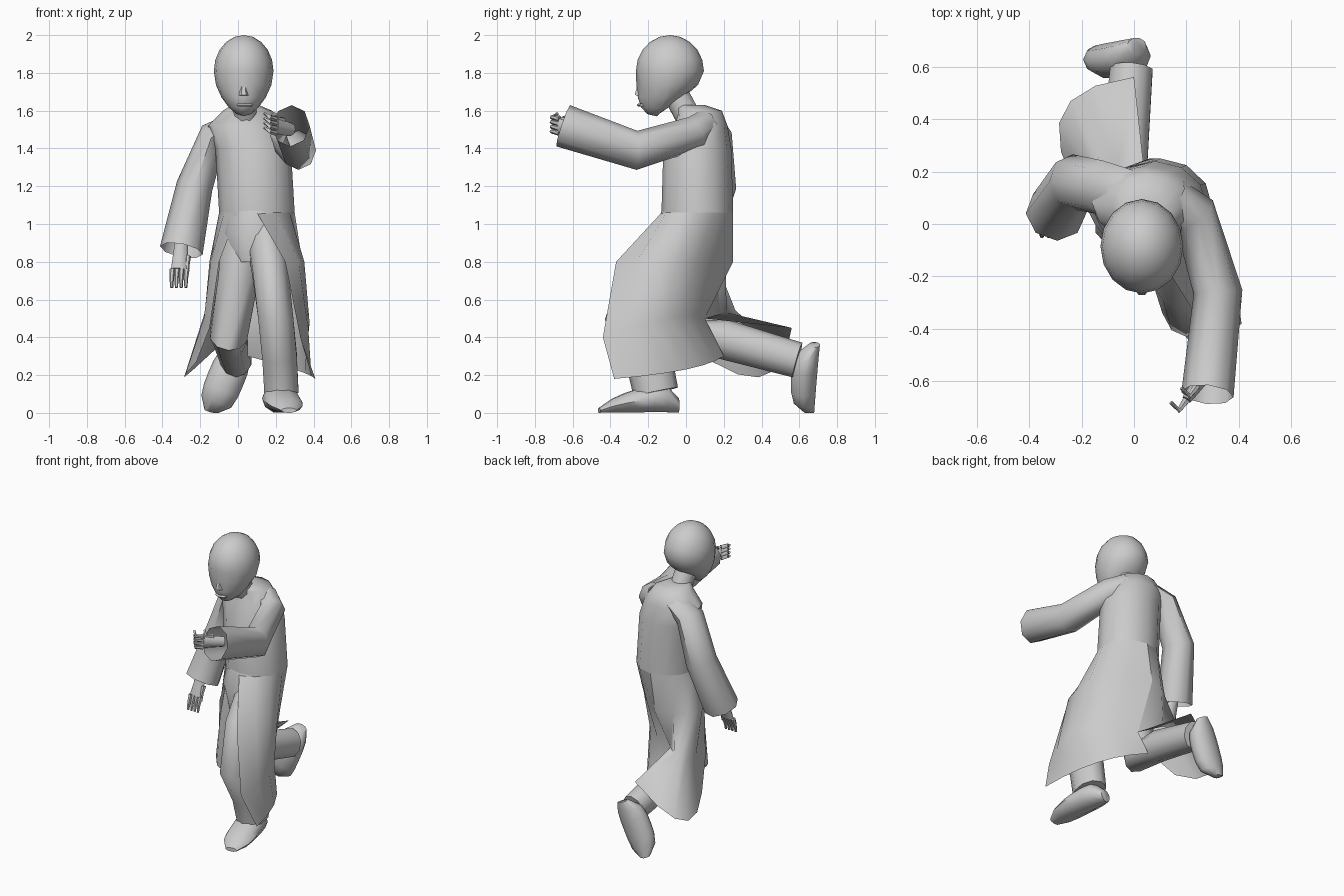
import bpy, bmesh, math
from mathutils import Vector

default_cube = bpy.data.objects.get("Cube")
if default_cube:
    bpy.data.objects.remove(default_cube, do_unlink=True)

tone = (.6, .6, .6, 1)
grey = bpy.data.materials.new("plain_grey")
grey.use_nodes = True
grey.diffuse_color = tone
grey.node_tree.nodes["Principled BSDF"].inputs["Base Color"].default_value = tone

X, Y, Z = Vector((1, 0, 0)), Vector((0, 1, 0)), Vector((0, 0, 1))


def finish(name, bm):
    """Turn a bmesh into a grey, smooth object with sharp creases kept."""
    bmesh.ops.recalc_face_normals(bm, faces=bm.faces)
    mesh = bpy.data.meshes.new(name)
    bm.to_mesh(mesh)
    bm.free()
    mesh.materials.append(grey)
    mesh.shade_smooth()
    mesh.set_sharp_from_angle(angle=math.radians(50))
    obj = bpy.data.objects.new(name, mesh)
    bpy.context.collection.objects.link(obj)


def ring(centre, across, up, width, height, sides):
    """Ellipse of points in the plane of two directions."""
    angles = [math.tau * k / sides for k in range(sides)]
    return [centre + across * width * math.cos(a) + up * height * math.sin(a) for a in angles]


def loft(name, rows, closed=True, caps=True):
    """Skin rows of points, either closed rings or open strips."""
    bm = bmesh.new()
    grid = [[bm.verts.new((p.x, p.y, max(p.z, 0))) for p in row] for row in rows]
    count = len(grid[0])
    for lower, upper in zip(grid, grid[1:]):
        for i in range(count if closed else count - 1):
            j = (i + 1) % count
            bm.faces.new((lower[i], lower[j], upper[j], upper[i]))
    if closed and caps:
        bm.faces.new(grid[0])
        bm.faces.new(grid[-1])
    finish(name, bm)


def tube(name, path, ref, start, end, sides=10, caps=True):
    """Limb whose (width, depth) blends from start to end along a path."""
    points = [Vector(p) for p in path]
    last = len(points) - 1
    rows = []
    for i, point in enumerate(points):
        before, after = points[max(i - 1, 0)], points[min(i + 1, last)]
        tangent = (point - before).normalized() + (after - point).normalized()
        across = ref.cross(tangent).normalized()
        up = tangent.cross(across).normalized()
        size = Vector(start).lerp(Vector(end), i / last)
        rows.append(ring(point, across, up, size.x, size.y, sides))
    loft(name, rows, caps=caps)


def stack(name, levels, sides=12):
    """Level ellipses, each (x, y, z, half width, half depth)."""
    loft(name, [ring(Vector((x, y, z)), X, Y, w, d, sides) for x, y, z, w, d in levels])


def skirt(name, waist_start, waist_end, columns, front, side, back):
    """Open cloth half hanging from the waist, curving from front edge to back seam."""
    x, y, z, width, depth = waist
    steps = [k / (columns - 1) for k in range(columns)]
    angles = [math.radians(waist_start + (waist_end - waist_start) * t) for t in steps]
    rows = [[Vector((x + width * math.sin(a), y - depth * math.cos(a), z)) for a in angles]]
    for f, s, b in zip(front, side, back):
        f, s, b = Vector(f), Vector(s), Vector(b)
        rows.append([f * (1 - t) * (1 - 2 * t) + s * 4 * t * (1 - t) + b * t * (2 * t - 1)
                     for t in steps])
    loft(name, rows, closed=False)


def shoe(name, heel, toe, up, heel_height, toe_height):
    """Rounded shoe standing on the sole line from heel to toe."""
    heel, toe = Vector(heel), Vector(toe)
    across = up.cross(toe - heel).normalized()
    steps = 6
    rows = []
    for k in range(steps + 1):
        t = k / steps
        fullness = math.sqrt(1.2 - abs(2 * t - 1) ** 3)
        height = (heel_height + (toe_height - heel_height) * t) * fullness
        rows.append(ring(heel.lerp(toe, t) + up * height, across, up, .09 * fullness, height, 10))
    loft(name, rows)


def hand(name, wrist, knuckles, across, curl):
    """Flat palm with four bent fingers and a thumb."""
    wrist, knuckles, curl = Vector(wrist), Vector(knuckles), Vector(curl)
    forward = (knuckles - wrist).normalized()
    flat = across.cross(forward)
    middle = wrist.lerp(knuckles, .5)
    tube(name + "_palm", [wrist, middle, knuckles], flat, (.035, .03), (.045, .018), 8)
    bases = [knuckles + across * .025 * (k - 1.5) for k in range(4)]
    bases.append(middle + across * .04)
    for label, base in zip(("first", "second", "third", "fourth", "thumb"), bases):
        bend = base + forward * .05
        tube(f"{name}_{label}", [base, bend, bend + curl], flat, (.016, .016), (.008, .008), 6)


# Coat body and hips
waist = (.1, .06, 1.06, .2, .19)
stack("coat_body", [waist, (.08, .06, 1.4, .2, .18), (.04, .08, 1.52, .2, .14),
                    (.05, .07, 1.6, .13, .12), (.04, .02, 1.63, .07, .08)])
stack("hips", [(.1, .05, 1.1, .17, .17), (.09, 0, .95, .17, .17), (.09, -.02, .8, .12, .13)])

# Coat skirt: one half over the forward leg, one over the trailing leg
seam = [(.06, .25, .8), (.05, .1, .5)]
skirt("left_coat_skirt", 0, 180, 7,
      front=[(.25, -.37, .8), (.33, -.44, .4), (.41, -.38, .18)],
      side=[(.34, -.05, .8), (.35, -.1, .5), (.3, 0, .23)],
      back=seam + [(.05, .2, .3)])
skirt("right_coat_skirt", -30, -180, 6,
      front=[(-.1, -.06, .8), (-.15, 0, .45), (-.22, .14, .27)],
      side=[(-.14, .13, .8), (-.16, .26, .54), (-.27, .43, .2)],
      back=seam + [(0, .56, .45)])

# Sleeves with open cuffs
tube("right_sleeve", [(0, .1, 1.54), (-.13, .14, 1.47), (-.23, .16, 1.2), (-.3, .04, .86)],
     Y, start=(.06, .1), end=(.115, .11), sides=8, caps=False)
tube("left_sleeve", [(.14, .1, 1.53), (.23, .04, 1.48), (.32, -.26, 1.39), (.28, -.65, 1.52)],
     Z, start=(.08, .08), end=(.1, .115), sides=8, caps=False)

# Hands
hand("right_hand", (-.3, .03, .9), (-.31, -.02, .76), X, curl=(0, -.01, -.05))
hand("left_hand", (.28, -.56, 1.5), (.2, -.67, 1.52), Z, curl=(-.03, .03, .02))

# Trouser legs
tube("left_trouser_leg", [(.14, 0, .95), (.17, -.2, .75), (.2, -.3, .5), (.22, -.2, .3),
                          (.23, -.16, .11)],
     X, start=(.14, .1), end=(.12, .095))
tube("right_trouser_leg", [(.03, .04, .95), (0, 0, .7), (-.05, 0, .41), (-.04, .2, .39),
                           (-.01, .59, .28)],
     X, start=(.14, .12), end=(.095, .085))

# Shoes: one flat on the floor, one tipped on its toe
shoe("left_shoe", (.2, -.04, 0), (.27, -.46, 0), Z, heel_height=.09, toe_height=.03)
shoe("right_shoe", (.01, .71, .36), (-.14, .68, 0), -Y, heel_height=.07, toe_height=.06)

# Neck and head: a round cranium narrowed at the nape and drawn down to the chin
tube("neck", [(.04, .01, 1.57), (.03, -.06, 1.7)], Y, start=(.07, .07), end=(.07, .07))
bm = bmesh.new()
bmesh.ops.create_uvsphere(bm, u_segments=16, v_segments=10, radius=1)
for vert in bm.verts:
    x, y, z = vert.co
    low = min(z, 0) ** 2
    if y > 0:
        y *= 1 - low
    x *= 1 - low / 4
    socket = .015 if -.4 < z < -.2 and y < -.7 and abs(x) > .1 else 0
    length = .19 if z > 0 else .24
    vert.co = (.03 + .158 * x, -.085 + .18 * y - .07 * low + socket, 1.81 + length * z)
finish("head", bm)

# Nose and lips
tube("nose", [(.03, -.24, 1.77), (.03, -.25, 1.68)], Y, start=(.01, .01), end=(.025, .025), sides=6)
tube("lips", [(0, -.23, 1.63), (.035, -.245, 1.63), (.07, -.23, 1.63)], Z,
     start=(.015, .01), end=(.015, .01), sides=6)
